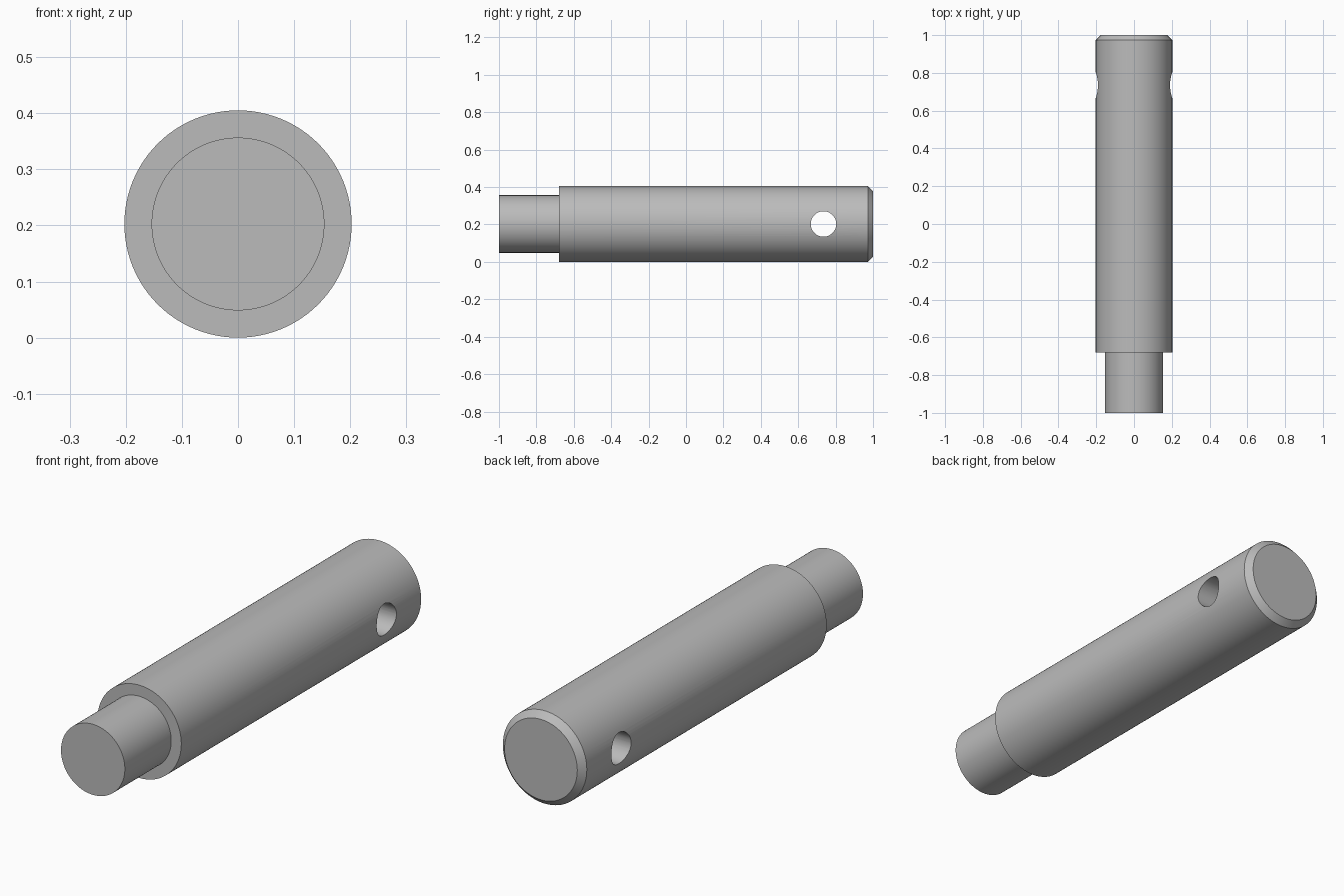
import bpy
import bmesh
import math
from mathutils import Matrix, Vector

default = bpy.data.objects.get("Cube")
if default:
    bpy.data.objects.remove(default, do_unlink=True)

RADIUS = 0.2025
SPIGOT_RADIUS = 0.154
SHOULDER_Y = -0.68
CHAMFER = 0.027
HOLE_Y = 0.735
HOLE_RADIUS = 0.068
SIDES = 96

# Plain grey metal
steel = bpy.data.materials.new("grey steel")
steel.use_nodes = True
colour = (0.5, 0.5, 0.5, 1)
steel.diffuse_color = colour
steel.node_tree.nodes["Principled BSDF"].inputs["Base Color"].default_value = colour


def make_object(name, bm):
    bmesh.ops.recalc_face_normals(bm, faces=bm.faces)
    mesh = bpy.data.meshes.new(name)
    bm.to_mesh(mesh)
    bm.free()
    mesh.materials.append(steel)
    obj = bpy.data.objects.new(name, mesh)
    bpy.context.collection.objects.link(obj)
    return obj


def turned_part(name, profile):
    """Turn (radius, y) points around the lengthwise axis and cap both ends."""
    bm = bmesh.new()
    rings = []
    for radius, y in profile:
        ring = []
        for i in range(SIDES):
            a = math.tau * i / SIDES
            ring.append(bm.verts.new((radius * math.cos(a), y, RADIUS + radius * math.sin(a))))
        rings.append(ring)
    for lower, upper in zip(rings, rings[1:]):
        for i in range(SIDES):
            j = (i + 1) % SIDES
            bm.faces.new((lower[i], lower[j], upper[j], upper[i]))
    bm.faces.new(rings[0])
    bm.faces.new(rings[-1])
    return make_object(name, bm)


# Stepped pin with a shoulder at the front and a chamfer at the back
pin = turned_part("stepped_pin", [
    (SPIGOT_RADIUS, -1),
    (SPIGOT_RADIUS, SHOULDER_Y),
    (RADIUS, SHOULDER_Y),
    (RADIUS, 1 - CHAMFER),
    (RADIUS - CHAMFER, 1),
])

# Cross hole drilled from side to side
bm = bmesh.new()
bmesh.ops.create_cone(
    bm, cap_ends=True, segments=64, radius1=HOLE_RADIUS, radius2=HOLE_RADIUS, depth=1,
    matrix=Matrix.Translation(Vector((0, HOLE_Y, RADIUS))) @ Matrix.Rotation(math.pi / 2, 4, "Y"))
drill = make_object("cross_hole_cutter", bm)
drill.hide_render = True

cut = pin.modifiers.new("cross hole", "BOOLEAN")
cut.operation = "DIFFERENCE"
cut.solver = "EXACT"
cut.object = drill

for obj in bpy.context.selected_objects:
    obj.select_set(False)
bpy.context.view_layer.objects.active = pin
pin.select_set(True)
bpy.ops.object.modifier_apply(modifier=cut.name)
bpy.data.objects.remove(drill, do_unlink=True)

# Smooth round walls with crisp shoulder, chamfer and hole rims
bpy.ops.object.shade_smooth_by_angle(angle=math.radians(25))
